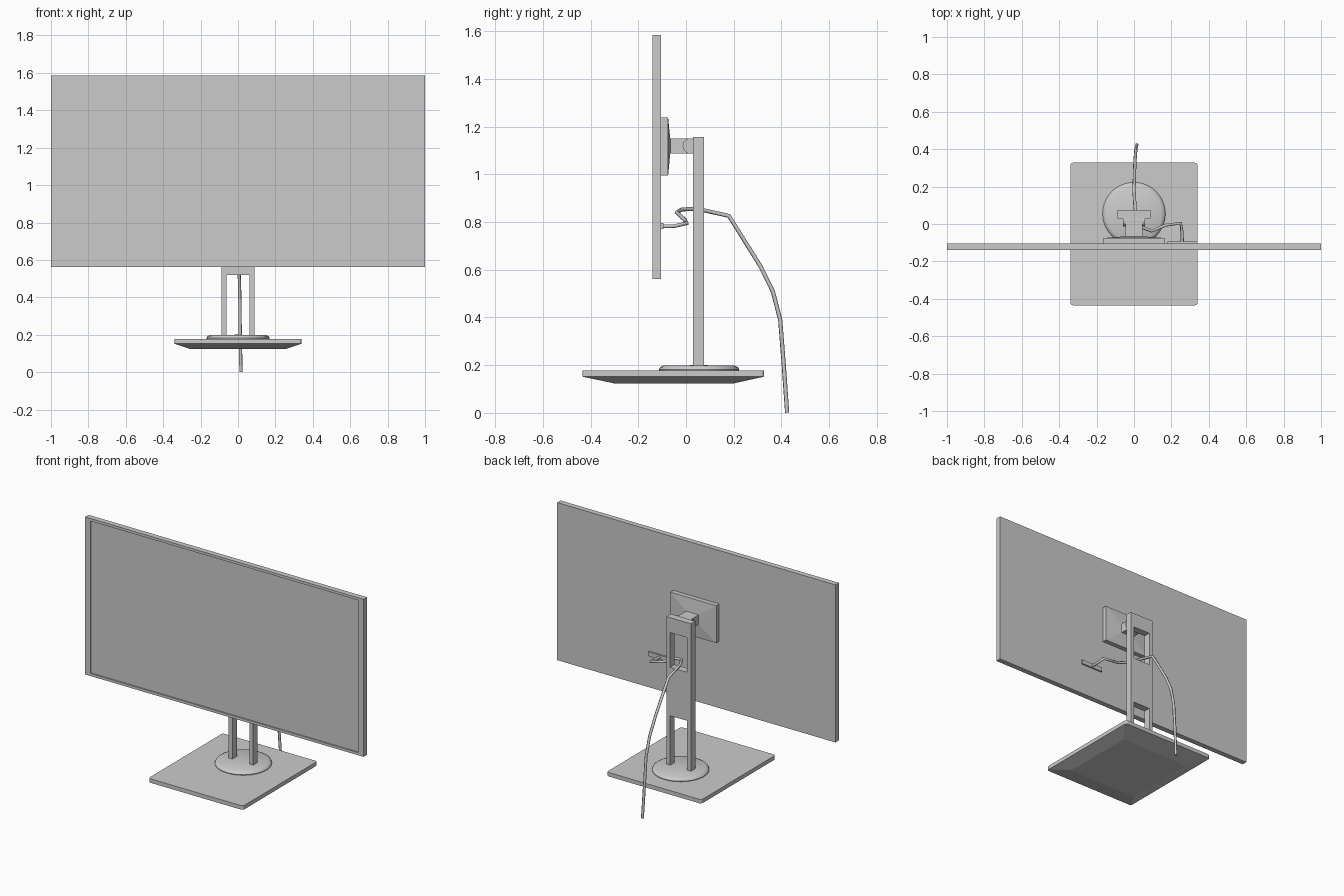
import bpy, bmesh, math
from mathutils import Matrix, Vector

if "Cube" in bpy.data.objects:
    bpy.data.objects.remove(bpy.data.objects["Cube"])

grey = bpy.data.materials.new("neutral_grey")
grey.diffuse_color = (0.6, 0.6, 0.6, 1)
grey.use_nodes = True
grey.node_tree.nodes["Principled BSDF"].inputs["Base Color"].default_value = grey.diffuse_color


def finish(name, bm):
    bmesh.ops.recalc_face_normals(bm, faces=bm.faces[:])
    me = bpy.data.meshes.new(name)
    bm.to_mesh(me)
    bm.free()
    me.materials.append(grey)
    ob = bpy.data.objects.new(name, me)
    bpy.context.collection.objects.link(ob)
    return ob


def add_box(bm, x0, x1, y0, y1, z0, z1):
    m = Matrix.Translation(((x0 + x1) / 2, (y0 + y1) / 2, (z0 + z1) / 2))
    m = m @ Matrix.Diagonal((x1 - x0, y1 - y0, z1 - z0, 1))
    return bmesh.ops.create_cube(bm, size=1, matrix=m)["verts"]


def box(name, *dims):
    bm = bmesh.new()
    add_box(bm, *dims)
    return finish(name, bm)


def face_towards(bm, d):
    bm.normal_update()
    return max(bm.faces, key=lambda f: f.normal.dot(Vector(d)))


# Screen panel with a shallow recessed display
bm = bmesh.new()
add_box(bm, -1, 1, -0.14, -0.105, 0.562, 1.585)
front = face_towards(bm, (0, -1, 0))
bmesh.ops.inset_region(bm, faces=[front], thickness=0.001)
for v in front.verts:
    v.co.x = math.copysign(0.963, v.co.x)
    v.co.z = 1.568 if v.co.z > 1 else 0.579
r = bmesh.ops.extrude_face_region(bm, geom=[front])
bmesh.ops.translate(bm, vec=(0, 0.008, 0),
                    verts=[v for v in r["geom"] if isinstance(v, bmesh.types.BMVert)])
bmesh.ops.delete(bm, geom=[f for f in [front] if f.is_valid], context="FACES_ONLY")
finish("screen_panel", bm)

# Mounting plate, its back rising as a shallow pyramid to the arm
bm = bmesh.new()
add_box(bm, -0.165, 0.165, -0.105, -0.075, 0.995, 1.238)
back = face_towards(bm, (0, 1, 0))
bmesh.ops.inset_region(bm, faces=[back], thickness=0.001)
for v in back.verts:
    v.co = (math.copysign(0.045, v.co.x), -0.066, 1.15 if v.co.z > 1.1 else 1.088)
finish("mounting_plate", bm)

# Arm and tilt pivot
box("arm", -0.045, 0.045, -0.07, 0.032, 1.088, 1.15)
bm = bmesh.new()
bmesh.ops.create_cone(bm, cap_ends=True, segments=20, radius1=0.032, radius2=0.032, depth=0.12,
                      matrix=Matrix.Translation((0, 0.018, 1.119)) @ Matrix.Rotation(math.pi / 2, 4, "Y"))
finish("tilt_pivot", bm)

# Post: two uprights joined by a top bar and a middle panel
for side, s in (("left", -1), ("right", 1)):
    a, b = sorted((s * 0.061, s * 0.088))
    box(side + "_upright", a, b, 0.03, 0.075, 0.19, 1.157)
box("post_top_bar", -0.061, 0.061, 0.03, 0.075, 1.06, 1.157)
box("post_middle_panel", -0.061, 0.061, 0.03, 0.075, 0.52, 0.835)

# Round foot: lathed profile
bm = bmesh.new()
prof = [(0, 0.17), (0.165, 0.17), (0.168, 0.182), (0.163, 0.192), (0.148, 0.199), (0, 0.2)]
vs = [bm.verts.new((p[0], 0.055, p[1])) for p in prof]
es = [bm.edges.new(e) for e in zip(vs, vs[1:])]
bmesh.ops.spin(bm, geom=vs + es, cent=(0, 0.055, 0), axis=(0, 0, 1), angle=2 * math.pi, steps=40)
bmesh.ops.remove_doubles(bm, verts=bm.verts[:], dist=1e-5)
foot = finish("round_foot", bm)

# Base plate with clipped corners and tapered underside
bm = bmesh.new()
add_box(bm, -0.34, 0.34, -0.435, 0.328, 0.152, 0.178)
corners = [e for e in bm.edges if abs(e.verts[0].co.z - e.verts[1].co.z) > 0.01]
bmesh.ops.bevel(bm, geom=corners, offset=0.015, segments=3, profile=0.5, affect="EDGES")
under = face_towards(bm, (0, 0, -1))
r = bmesh.ops.extrude_face_region(bm, geom=[under])
for v in [g for g in r["geom"] if isinstance(g, bmesh.types.BMVert)]:
    v.co = (v.co.x * 0.75, -0.05 + (v.co.y + 0.053) * 0.66, 0.124)
if under.is_valid:
    bmesh.ops.delete(bm, geom=[under], context="FACES_ONLY")
finish("base_plate", bm)

# Cable port on the back of the screen
box("cable_port", 0.18, 0.34, -0.106, -0.094, 0.77, 0.797)

# Cable running through the post opening and down to the ground
path = [(0.257, -0.105, 0.782), (0.257, -0.05, 0.783), (0.25, 0.004, 0.795), (0.17, -0.006, 0.81),
        (0.095, -0.038, 0.84), (0.045, -0.018, 0.853), (0.008, 0.045, 0.856), (0, 0.18, 0.826),
        (0.004, 0.312, 0.615), (0.007, 0.364, 0.51), (0.01, 0.395, 0.39),
        (0.012, 0.41, 0.2), (0.016, 0.424, 0.001)]
cu = bpy.data.curves.new("cable", "CURVE")
cu.dimensions = "3D"
cu.bevel_depth = 0.009
cu.bevel_resolution = 1
cu.use_fill_caps = True
sp = cu.splines.new("POLY")
sp.points.add(len(path) - 1)
for p, co in zip(sp.points, path):
    p.co = (*co, 1)
cu.materials.append(grey)
cable = bpy.data.objects.new("cable", cu)
bpy.context.collection.objects.link(cable)
bpy.ops.object.select_all(action="DESELECT")
cable.select_set(True)
bpy.context.view_layer.objects.active = cable
bpy.ops.object.convert(target="MESH")

# Smooth shading on round parts
for ob in (foot, bpy.data.objects["tilt_pivot"]):
    bpy.ops.object.select_all(action="DESELECT")
    ob.select_set(True)
    bpy.context.view_layer.objects.active = ob
    bpy.ops.object.shade_smooth_by_angle(angle=math.radians(40))
